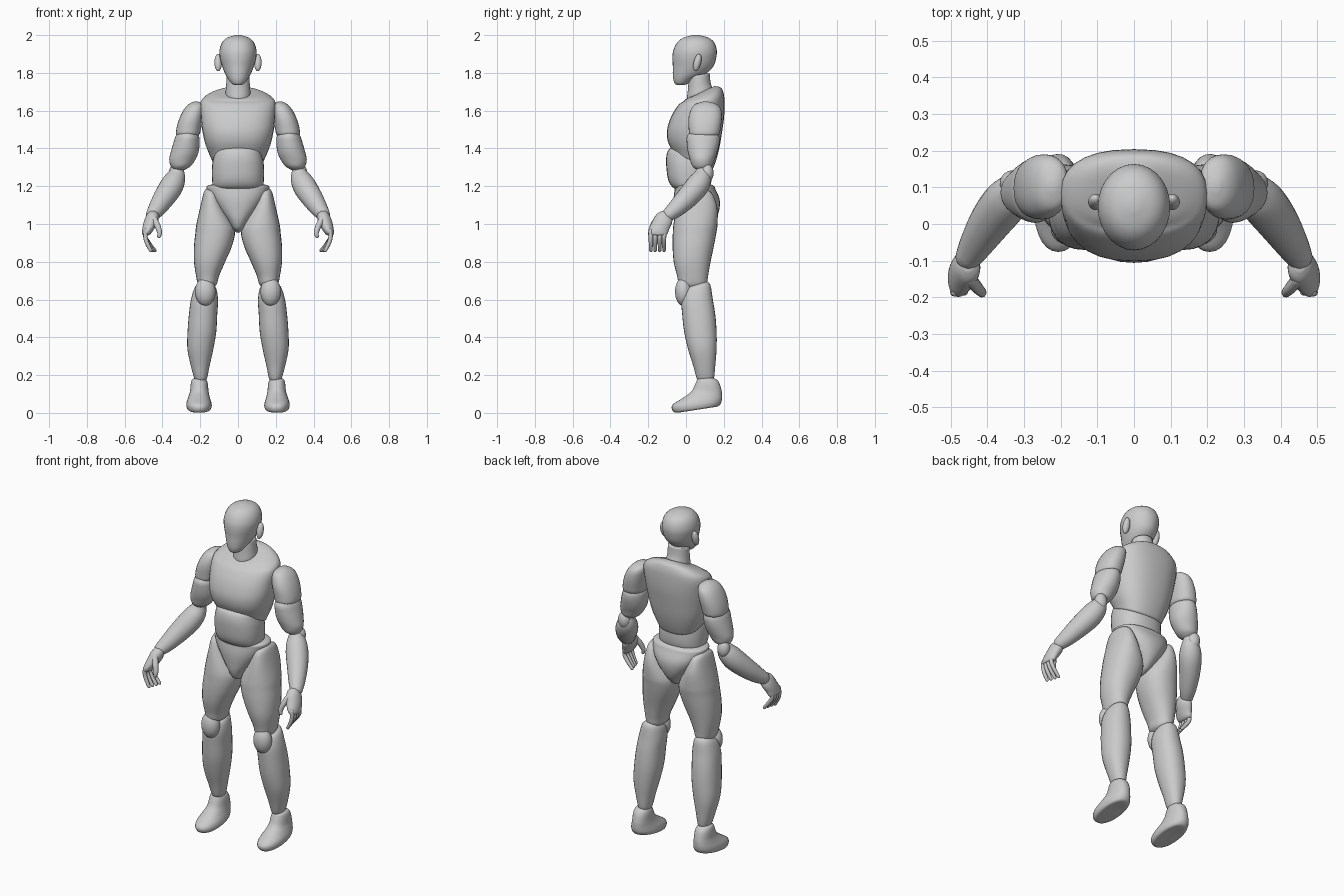
import bpy, bmesh, math
from mathutils import Vector

N = 28


def smooth_path(rows, steps=4):
    """Catmull-Rom interpolation through rows of equal length."""
    out, last = [], len(rows) - 1
    for i in range(last):
        a, b, c, d = (rows[max(0, min(last, i + j))] for j in (-1, 0, 1, 2))
        for s in range(steps):
            t = s / steps
            out.append([0.5 * (2 * q + (r - p) * t + (2 * p - 5 * q + 4 * r - u) * t * t
                        + (3 * q - p - 3 * r + u) * t ** 3) for p, q, r, u in zip(a, b, c, d)])
    return out + [list(rows[-1])]


def skin(name, loops, mirror):
    bm = bmesh.new()
    vs = [[bm.verts.new(p) for p in loop] for loop in loops]
    n = len(loops[0])
    for a, b in zip(vs, vs[1:]):
        for i in range(n):
            bm.faces.new((a[i], a[(i + 1) % n], b[(i + 1) % n], b[i]))
    for loop, pts in ((vs[0], loops[0]), (vs[-1], loops[-1])):
        pole = bm.verts.new(sum((Vector(p) for p in pts), Vector()) / n)
        for i in range(n):
            bm.faces.new((loop[i], loop[(i + 1) % n], pole))
    bmesh.ops.recalc_face_normals(bm, faces=bm.faces[:])
    me = bpy.data.meshes.new(name)
    bm.to_mesh(me)
    bm.free()
    ob = bpy.data.objects.new(name, me)
    bpy.context.collection.objects.link(ob)
    for p in me.polygons:
        p.use_smooth = True
    if mirror:
        ob.modifiers.new("mirror", 'MIRROR')
    return ob


def stack(name, rings, power=2.0, mirror=True):
    """Rings (x0, x1, y0, y1, z, tilt); tilt lifts the back and drops the front."""
    loops = []
    for x0, x1, y0, y1, z, k in smooth_path(rings):
        loop = []
        for i in range(N):
            a = 2 * math.pi * i / N
            c, s = math.cos(a), math.sin(a)
            u = math.copysign(abs(c) ** (2 / power), c)
            v = math.copysign(abs(s) ** (2 / power), s)
            loop.append(((x0 + x1) / 2 + (x1 - x0) / 2 * u,
                         (y0 + y1) / 2 + (y1 - y0) / 2 * v, z + k * v))
        loops.append(loop)
    return skin(name, loops, mirror)


def centred(name, rings, power=2.0):
    """Rings (half width, y0, y1, z, tilt) about the middle plane."""
    return stack(name, [(-w, w, *r) for w, *r in rings], power, False)


def tube(name, points, n=14):
    """Points (x, y, z, radius) with rounded ends, mirrored."""
    rows = smooth_path(points)
    p = [Vector(r[:3]) for r in rows]
    rad = [r[3] for r in rows]
    dirs = [(p[min(i + 1, len(p) - 1)] - p[max(i - 1, 0)]).normalized() for i in range(len(p))]
    rings = list(zip(p, dirs, rad))
    caps = [math.radians(a) for a in (80, 55, 28)]
    head = [(p[0] - dirs[0] * rad[0] * math.sin(a), dirs[0], rad[0] * math.cos(a)) for a in caps]
    tail = [(p[-1] + dirs[-1] * rad[-1] * math.sin(a), dirs[-1], rad[-1] * math.cos(a)) for a in caps[::-1]]
    loops = []
    for c, d, r in head + rings + tail:
        u = d.cross(Vector((0, 1, 0.3))).normalized()
        v = d.cross(u)
        loops.append([c + (u * math.cos(2 * math.pi * i / n) + v * math.sin(2 * math.pi * i / n)) * r
                      for i in range(n)])
    return skin(name, loops, True)


def ellipsoid(name, centre, radii, tilt=0.0):
    x, y, z = centre
    rx, ry, rz = radii
    rings = []
    for i in range(9):
        a = math.radians(-86 + 172 * i / 8)
        c, h = math.cos(a), rz * math.sin(a)
        rings.append((x - rx * c, x + rx * c, y - ry * c + h * tilt, y + ry * c + h * tilt, z + h, 0))
    return stack(name, rings)


# Head, ears and neck
centred("head", [(.012, -.045, -.015, 1.735, 0), (.032, -.058, .01, 1.742, 0), (.05, -.067, .045, 1.765, 0),
                 (.068, -.07, .105, 1.795, 0), (.084, -.07, .145, 1.835, 0), (.096, -.072, .16, 1.88, 0),
                 (.098, -.067, .163, 1.92, 0), (.085, -.047, .15, 1.96, 0), (.058, -.015, .12, 1.986, 0),
                 (.015, .035, .07, 2.0, 0)])
ellipsoid("ear", (.105, .06, 1.855), (.02, .02, .046), .2)
centred("neck", [(.06, .01, .14, 1.65, .02), (.066, .005, .14, 1.69, .025), (.063, .01, .13, 1.73, .02),
                 (.06, .015, .125, 1.79, .01)])

# Torso
centred("chest", [(.05, .0, .07, 1.335, -.03), (.125, -.06, .13, 1.33, -.045), (.143, -.08, .15, 1.355, -.045),
                  (.172, -.098, .175, 1.42, -.025), (.19, -.1, .193, 1.5, 0), (.197, -.078, .202, 1.57, 0),
                  (.2, -.04, .204, 1.635, .005), (.182, -.015, .2, 1.668, .02), (.13, .0, .185, 1.692, .03),
                  (.06, .02, .15, 1.7, .03)], 2.4)
centred("abdomen", [(.06, -.02, .08, 1.18, 0), (.125, -.065, .12, 1.19, 0), (.137, -.093, .135, 1.23, 0),
                    (.138, -.104, .135, 1.3, 0), (.13, -.104, .13, 1.35, -.01), (.115, -.085, .115, 1.385, -.015),
                    (.05, -.03, .07, 1.4, -.01)], 2.3)
centred("pelvis", [(.008, .01, .07, .955, 0), (.03, -.035, .115, .975, 0), (.06, -.057, .155, 1.02, 0),
                   (.105, -.064, .176, 1.075, 0), (.143, -.066, .178, 1.13, 0), (.164, -.06, .158, 1.18, 0),
                   (.155, -.052, .142, 1.206, 0), (.06, 0, .09, 1.215, 0)], 2.3)

# Legs
stack("thigh", [(.13, .17, .02, .09, 1.185, 0), (.11, .182, -.025, .135, 1.165, 0), (.075, .2, -.05, .165, 1.09, 0),
                (.025, .22, -.066, .167, 1.0, 0), (.016, .226, -.07, .16, .95, 0), (.033, .233, -.071, .147, .88, 0),
                (.068, .233, -.065, .13, .8, 0), (.1, .222, -.047, .117, .725, 0), (.113, .212, -.035, .108, .68, 0),
                (.14, .195, .01, .07, .66, 0)], 2.2)
ellipsoid("knee", (.173, -.013, .642), (.054, .045, .076))
stack("shin", [(.15, .2, .03, .1, .685, .01), (.118, .228, -.01, .128, .665, .015), (.106, .249, -.025, .142, .6, 0),
               (.11, .26, -.02, .155, .52, 0), (.115, .267, -.01, .162, .43, 0), (.13, .268, .01, .162, .34, 0),
               (.15, .25, .038, .155, .25, 0), (.165, .23, .058, .147, .18, 0), (.18, .22, .075, .13, .165, 0)], 2.2)
stack("foot", [(.185, .225, .0, .1, .018, .01), (.15, .262, -.055, .165, .017, .016),
               (.139, .273, -.075, .184, .035, .015), (.142, .272, -.068, .19, .058, .012),
               (.15, .263, -.015, .191, .085, .005), (.156, .254, .03, .189, .115, 0), (.16, .25, .05, .178, .155, 0),
               (.17, .242, .063, .16, .178, 0), (.195, .22, .095, .13, .187, 0)], 2.2)

# Arms
stack("shoulder", [(.24, .29, .07, .13, 1.475, 0), (.207, .325, .022, .172, 1.47, 0), (.195, .325, .014, .184, 1.51, 0),
                   (.184, .308, .014, .19, 1.565, 0), (.178, .284, .028, .184, 1.61, 0),
                   (.184, .26, .05, .16, 1.635, 0), (.21, .235, .09, .12, 1.648, 0)], 2.2)
stack("upper_arm", [(.24, .3, .05, .14, 1.51, 0), (.208, .328, .008, .174, 1.47, 0), (.203, .342, .004, .177, 1.43, 0),
                    (.209, .356, .01, .165, 1.38, 0), (.226, .364, .021, .15, 1.34, 0),
                    (.252, .355, .034, .137, 1.305, 0), (.285, .335, .06, .11, 1.285, 0)])
ellipsoid("elbow", (.33, .112, 1.27), (.036, .034, .05))
tube("forearm", [(.316, .09, 1.29, .032), (.33, .083, 1.245, .053), (.355, .054, 1.195, .062),
                 (.394, .002, 1.135, .057), (.43, -.055, 1.08, .046), (.45, -.088, 1.053, .037)], 24)

# Hands
stack("palm", [(.44, .465, -.13, -.105, 1.068, 0), (.42, .483, -.157, -.078, 1.05, 0),
               (.424, .499, -.18, -.073, 1.01, 0), (.446, .507, -.198, -.09, .97, 0),
               (.465, .506, -.193, -.1, .945, 0), (.48, .495, -.16, -.125, .938, 0)])
for i, (y, curl) in enumerate(((-.186, 0), (-.163, .008), (-.139, .016), (-.116, .022))):
    tube(f"finger_{i + 1}", [(.487, y, .965, .012), (.49, y, .93, .0115), (.48 - curl / 2, y, .895, .011),
                             (.462 - curl, y, .86, .009)], 12)
tube("thumb", [(.447, -.15, 1.03, .018), (.426, -.175, .99, .016), (.415, -.187, .955, .013),
               (.418, -.189, .935, .01)], 12)
